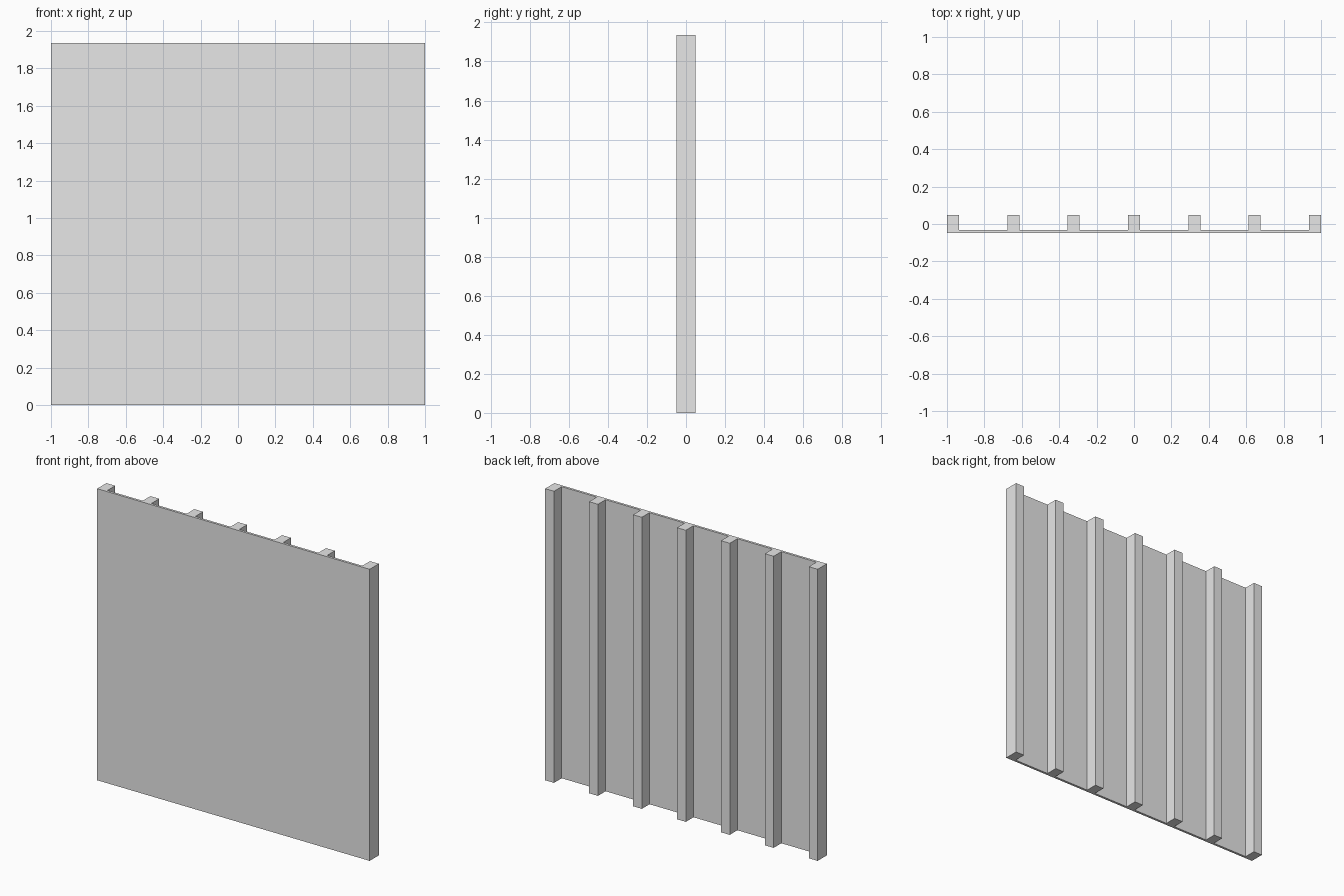
import bpy
import bmesh

cube = bpy.data.objects.get("Cube")
if cube:
    bpy.data.objects.remove(cube, do_unlink=True)

HEIGHT = 1.935
HALF_DEPTH = 0.048
SHEET = 0.016
POST = 0.0645
POSTS = 7

# Single plain grey
grey = bpy.data.materials.new("plain_grey")
grey.use_nodes = True
colour = (0.8, 0.8, 0.8, 1)
grey.diffuse_color = colour
grey.node_tree.nodes["Principled BSDF"].inputs["Base Color"].default_value = colour

# Plan outline: flat front, evenly spaced square posts along the back
sheet_back = -HALF_DEPTH + SHEET
outline = [(-1, -HALF_DEPTH), (1, -HALF_DEPTH)]
pitch = (2 - POST) / (POSTS - 1)
for i in reversed(range(POSTS)):
    left = -1 + i * pitch
    right = left + POST
    if i < POSTS - 1:
        outline.append((right, sheet_back))
    outline += [(right, HALF_DEPTH), (left, HALF_DEPTH)]
    if i > 0:
        outline.append((left, sheet_back))

# Raise the outline into the wall panel
bm = bmesh.new()
base = bm.faces.new([bm.verts.new((x, y, 0)) for x, y in outline])
raised = bmesh.ops.extrude_face_region(bm, geom=[base], use_keep_orig=True)
top = [v for v in raised["geom"] if isinstance(v, bmesh.types.BMVert)]
bmesh.ops.translate(bm, verts=top, vec=(0, 0, HEIGHT))
bmesh.ops.recalc_face_normals(bm, faces=bm.faces[:])

mesh = bpy.data.meshes.new("ribbed_wall_panel")
bm.to_mesh(mesh)
bm.free()
mesh.materials.append(grey)
panel = bpy.data.objects.new("ribbed_wall_panel", mesh)
bpy.context.collection.objects.link(panel)
